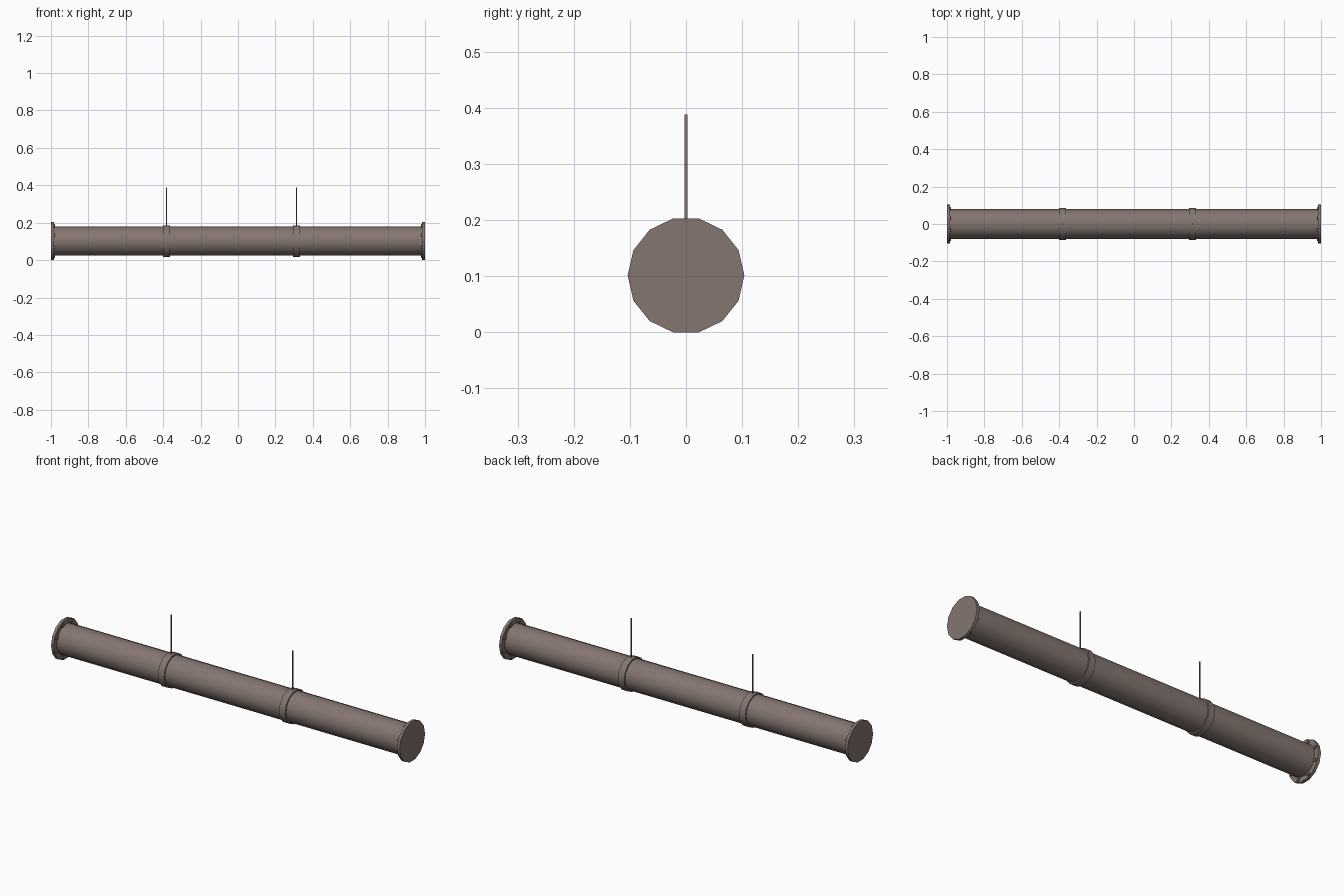
import bpy, bmesh, math

if "Cube" in bpy.data.objects:
    bpy.data.objects.remove(bpy.data.objects["Cube"])

SIDES = 14
R = 0.104                                            # flange radius
CZ = R * math.sin(math.tau / 4 - math.pi / SIDES)    # pipe axis height

paint = bpy.data.materials.new("grey_brown_metal")
paint.diffuse_color = (0.235, 0.18, 0.163, 1)
paint.use_nodes = True
paint.node_tree.nodes["Principled BSDF"].inputs["Base Color"].default_value = paint.diffuse_color


def finish(name, bm, smooth=True):
    bmesh.ops.recalc_face_normals(bm, faces=bm.faces)
    me = bpy.data.meshes.new(name)
    bm.to_mesh(me)
    bm.free()
    me.materials.append(paint)
    ob = bpy.data.objects.new(name, me)
    bpy.context.collection.objects.link(ob)
    if smooth:
        bpy.ops.object.select_all(action='DESELECT')
        ob.select_set(True)
        bpy.context.view_layer.objects.active = ob
        bpy.ops.object.shade_smooth_by_angle(angle=math.radians(30))
    return ob


def prism(bm, axis, start, end, radius, sides, center, turn=0.0):
    """Closed prism along x or z; center gives the two other coordinates."""
    rings = []
    for t in (start, end):
        ring = []
        for i in range(sides):
            a = math.tau * i / sides + turn
            u = center[0] + radius * math.cos(a)
            v = center[1] + radius * math.sin(a)
            ring.append(bm.verts.new((t, u, v) if axis == 'x' else (u, v, t)))
        rings.append(ring)
    for i in range(sides):
        j = (i + 1) % sides
        bm.faces.new((rings[0][i], rings[0][j], rings[1][j], rings[1][i]))
    for ring in rings:
        bm.faces.new(ring)


# main pipe
bm = bmesh.new()
prism(bm, 'x', -0.99, 0.99, 0.079, SIDES, (0, CZ))
finish("pipe", bm)

# end flanges with a ring of bolts on the inner face
for side, label in ((-1, "left"), (1, "right")):
    bm = bmesh.new()
    prism(bm, 'x', side * 0.985, side, R, SIDES, (0, CZ))
    finish(label + "_flange", bm)
    bm = bmesh.new()
    for k in range(8):
        a = math.tau * (k + 0.5) / 8
        c = (0.089 * math.cos(a), CZ + 0.089 * math.sin(a))
        prism(bm, 'x', side * 0.978, side * 0.986, 0.009, 6, c, a)
    finish(label + "_flange_bolts", bm, smooth=False)

# clamp bands and hanger rods
for x, label in ((-0.382, "left"), (0.313, "right")):
    bm = bmesh.new()
    prism(bm, 'x', x - 0.018, x + 0.018, 0.086, SIDES, (0, CZ))
    finish(label + "_clamp_band", bm)
    bm = bmesh.new()
    prism(bm, 'z', CZ + 0.07, 0.388, 0.0038, 4, (x, 0), math.pi / 4)
    finish(label + "_hanger_rod", bm, smooth=False)
